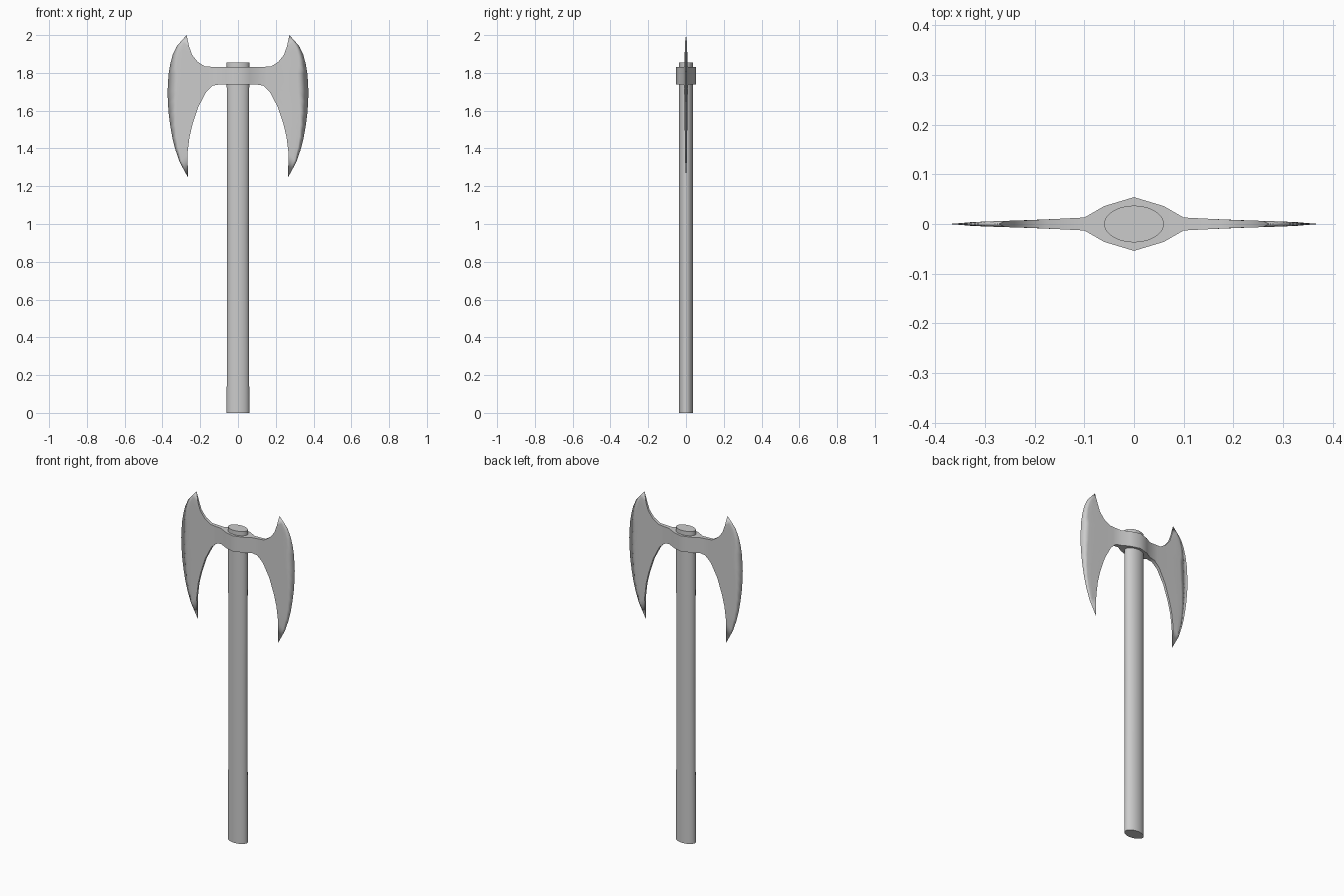
import bpy
import bmesh
import math

cube = bpy.data.objects.get("Cube")
if cube:
    bpy.data.objects.remove(cube, do_unlink=True)

grey = bpy.data.materials.new("plain_grey")
grey.use_nodes = True
colour = (0.6, 0.6, 0.6, 1)
grey.diffuse_color = colour
grey.node_tree.nodes["Principled BSDF"].inputs["Base Color"].default_value = colour


def finish(bm, name):
    bmesh.ops.remove_doubles(bm, verts=bm.verts, dist=0.0002)
    bmesh.ops.recalc_face_normals(bm, faces=bm.faces)
    mesh = bpy.data.meshes.new(name)
    bm.to_mesh(mesh)
    bm.free()
    mesh.materials.append(grey)
    obj = bpy.data.objects.new(name, mesh)
    bpy.context.collection.objects.link(obj)
    bpy.ops.object.select_all(action="DESELECT")
    bpy.context.view_layer.objects.active = obj
    obj.select_set(True)
    bpy.ops.object.shade_smooth_by_angle(angle=math.radians(35))
    return obj


# Half thickness of the head, falling from the collar to the cutting edge
THICKNESS = [(0, 0.054), (0.06, 0.036), (0.1, 0.013), (0.2, 0.008),
             (0.27, 0.006), (0.35, 0.003), (0.38, 0.002)]


def half_thickness(x):
    for (x0, y0), (x1, y1) in zip(THICKNESS, THICKNESS[1:]):
        if x <= x1:
            return y0 + (y1 - y0) * (x - x0) / (x1 - x0)
    return 0


def add_quad(bm, points):
    bm.faces.new([bm.verts.new(p) for p in points])


# Oval handle, very slightly waisted
bm = bmesh.new()
sides = 40
rings = []
for z, rx in [(0, 0.06), (0.95, 0.057), (1.855, 0.06)]:
    rings.append([bm.verts.new((rx * math.cos(a), 0.037 * math.sin(a), z))
                  for a in (math.tau * i / sides for i in range(sides))])
for low, high in zip(rings, rings[1:]):
    for i in range(sides):
        j = (i + 1) % sides
        bm.faces.new((low[i], low[j], high[j], high[i]))
bm.faces.new(rings[0][::-1])
bm.faces.new(rings[-1])
finish(bm, "handle")

# Blade profile: inner and outer edges, both from upper tip to lower tip
inner = [(0.272, 2), (0.259, 1.94), (0.243, 1.895), (0.213, 1.858),
         (0.175, 1.834), (0.1, 1.83), (0.1, 1.738), (0.133, 1.733),
         (0.168, 1.7), (0.21, 1.62), (0.24, 1.53), (0.257, 1.46),
         (0.268, 1.37), (0.264, 1.245)]
outer = [(0.272, 2), (0.302, 1.967), (0.325, 1.94), (0.346, 1.895),
         (0.359, 1.845), (0.368, 1.79), (0.373, 1.7), (0.371, 1.64),
         (0.366, 1.575), (0.357, 1.51), (0.346, 1.45), (0.332, 1.395),
         (0.31, 1.33), (0.264, 1.245)]
steps = 5

# One quarter of the head, mirrored across both planes
bm = bmesh.new()
rows = []
for k, ((xi, zi), (xo, zo)) in enumerate(zip(inner, outer)):
    tip = k in (0, len(inner) - 1)
    row = []
    for s in range(steps + 1):
        t = s / steps
        x = xi + (xo - xi) * t
        y = 0 if tip or s == steps else half_thickness(x)
        row.append((x, y, zi + (zo - zi) * t))
    rows.append(row)
for k, (a, b) in enumerate(zip(rows, rows[1:])):
    for s in range(steps):
        add_quad(bm, (a[s], a[s + 1], b[s + 1], b[s]))
    if a[0][0] != 0.1 or b[0][0] != 0.1:
        flat = [(p[0], 0, p[2]) for p in (b[0], a[0])]
        add_quad(bm, (a[0], b[0], *flat))

# Collar around the handle
for (x0, y0), (x1, y1) in zip(THICKNESS[:2], THICKNESS[1:3]):
    top, base = 1.83, 1.738
    add_quad(bm, ((x0, y0, base), (x1, y1, base), (x1, y1, top), (x0, y0, top)))
    for z in (base, top):
        add_quad(bm, ((x0, 0, z), (x1, 0, z), (x1, y1, z), (x0, y0, z)))

# Clean collapsed faces at the tips
bmesh.ops.remove_doubles(bm, verts=bm.verts, dist=0.0002)
bmesh.ops.dissolve_degenerate(bm, edges=bm.edges, dist=0.0002)
head = finish(bm, "double_axe_head")
mirror = head.modifiers.new("Mirror", "MIRROR")
mirror.use_axis = (True, True, False)
mirror.merge_threshold = 0.0005
bpy.ops.object.modifier_move_to_index(modifier="Mirror", index=0)
